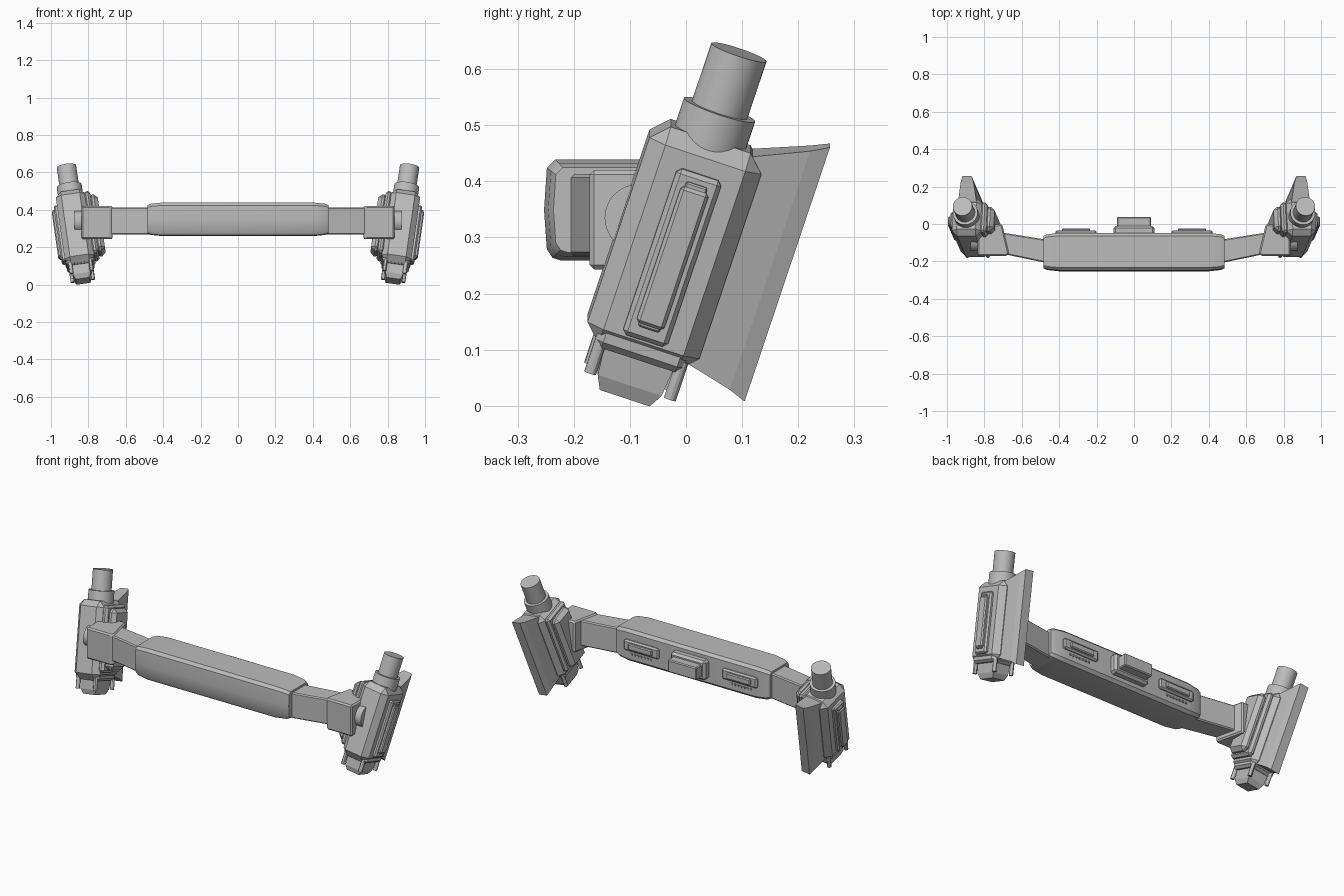
import bpy, bmesh, math
from mathutils import Matrix, Vector

cube = bpy.data.objects.get("Cube")
if cube:
    bpy.data.objects.remove(cube, do_unlink=True)

grey = bpy.data.materials.new("plain_grey")
grey.use_nodes = True
COLOUR = (0.5, 0.5, 0.5, 1)
grey.diffuse_color = COLOUR
grey.node_tree.nodes["Principled BSDF"].inputs["Base Color"].default_value = COLOUR

# Tilted frame shared by every part of the side pods
POD = (Matrix.Translation((0.868, -0.02, 0.29))
       @ Matrix.Rotation(math.radians(8.2), 4, 'Y')
       @ Matrix.Rotation(math.radians(-18.4), 4, 'X'))
WORLD = Matrix.Identity(4)


def finish(bm, name, frame=WORLD, bevel=0, mirror=True, smooth=False):
    bmesh.ops.transform(bm, matrix=frame, verts=bm.verts)
    bmesh.ops.recalc_face_normals(bm, faces=bm.faces)
    mesh = bpy.data.meshes.new(name)
    bm.to_mesh(mesh)
    bm.free()
    mesh.materials.append(grey)
    obj = bpy.data.objects.new(name, mesh)
    bpy.context.collection.objects.link(obj)
    if smooth:
        bpy.ops.object.select_all(action='DESELECT')
        obj.select_set(True)
        bpy.context.view_layer.objects.active = obj
        bpy.ops.object.shade_smooth_by_angle(angle=math.radians(30))
    if bevel:
        mod = obj.modifiers.new("bevel", 'BEVEL')
        mod.width = bevel
        mod.segments = 1
    if mirror:
        obj.modifiers.new("mirror", 'MIRROR')
    return obj


def box(name, low, high, frame=WORLD, bevel=0, mirror=True):
    low, high = Vector(low), Vector(high)
    bm = bmesh.new()
    bmesh.ops.create_cube(bm, size=1)
    for v in bm.verts:
        v.co = [(a + b) / 2 + c * (b - a) for a, b, c in zip(low, high, v.co)]
    return finish(bm, name, frame, bevel, mirror)


def cylinder(name, radius, bottom, top, frame=WORLD, x=0, y=0, sides=32):
    bm = bmesh.new()
    place = Matrix.Translation((x, y, (bottom + top) / 2))
    bmesh.ops.create_cone(bm, cap_ends=True, segments=sides, radius1=radius,
                          radius2=radius, depth=top - bottom, matrix=place)
    return finish(bm, name, frame, smooth=True)


def loft(name, rings, frame=WORLD, mirror=True, smooth=False, bevel=0):
    bm = bmesh.new()
    loops = [[bm.verts.new(p) for p in ring] for ring in rings]
    for a, b in zip(loops, loops[1:]):
        for i in range(len(a)):
            j = (i + 1) % len(a)
            bm.faces.new((a[i], a[j], b[j], b[i]))
    bm.faces.new(loops[0])
    bm.faces.new(loops[-1])
    return finish(bm, name, frame, bevel, mirror, smooth)


# Central grip: rounded section narrowing at both ends
SECTION = [(-0.09, -0.085), (-0.1, -0.07), (-0.105, 0), (-0.1, 0.075), (-0.085, 0.09),
           (0.085, 0.09), (0.1, 0.075), (0.1, -0.075), (0.085, -0.09), (-0.075, -0.09)]
STATIONS = [(-0.485, 0.84), (-0.465, 0.93), (-0.4, 1), (0.4, 1), (0.465, 0.93), (0.485, 0.84)]
loft("grip", [[(x, -0.148 + y * s, 0.349 + z * s) for y, z in SECTION] for x, s in STATIONS],
     mirror=False, smooth=True)

# Controls on the back of the grip
box("centre_control_base", (-0.11, -0.06, 0.295), (0.11, -0.01, 0.405), bevel=0.012, mirror=False)
box("centre_control_block", (-0.09, -0.03, 0.315), (0.09, 0.038, 0.385), bevel=0.005, mirror=False)
box("side_control_base", (0.2, -0.06, 0.325), (0.42, -0.034, 0.385), bevel=0.008)
box("side_control_bar", (0.235, -0.04, 0.338), (0.385, -0.024, 0.372), bevel=0.005)
for i in range(7):
    x = 0.25 + i * 0.02
    box("control_stud", (x, -0.055, 0.302), (x + 0.01, -0.043, 0.312))

# Arms running from the grip to the joint blocks
def arm_ring(x, front, back):
    return [(x, front, 0.268), (x, back, 0.268), (x, back, 0.413), (x, front, 0.413)]

loft("arm", [arm_ring(0.46, -0.21, -0.085), arm_ring(0.71, -0.158, -0.045)], bevel=0.006)

# Joint blocks with a slanted inner side
OUTLINE = [(0.668, -0.155), (0.68, -0.172), (0.838, -0.172), (0.838, -0.01), (0.705, 0.0)]
loft("joint_block", [[(x, y, z) for x, y in OUTLINE] for z in (0.243, 0.42)], bevel=0.008)
TURN = Matrix.Translation((0, -0.085, 0.335)) @ Matrix.Rotation(math.pi / 2, 4, 'Y')
cylinder("joint_disc", 0.06, 0.8, 0.875, TURN)

# Pod body and the pad on its inner side
box("pod_body", (-0.08, -0.105, -0.207), (0.08, 0.105, 0.203), POD, 0.03)
box("inner_pad_base", (-0.105, -0.085, -0.165), (-0.07, 0.085, 0.185), POD, 0.012)
box("inner_pad", (-0.142, -0.068, -0.15), (-0.09, 0.068, 0.17), POD, 0.02)

# Outer cover: base plate, raised frame rails, centre bar and end tabs
box("cover_plate", (0.07, -0.042, -0.172), (0.098, 0.042, 0.143), POD, 0.008)
box("cover_bar", (0.09, -0.026, -0.142), (0.113, 0.026, 0.117), POD, 0.006)
for end in (-0.148, 0.108):
    box("cover_tab", (0.09, -0.02, end), (0.107, 0.02, end + 0.018), POD, 0.003)

# Rear fin widening away from the body
def fin_ring(y, half, low, high):
    return [(-half, y, low), (half, y, low), (half, y, high), (-half, y, high)]

loft("rear_fin", [fin_ring(0.08, 0.05, -0.19, 0.198), fin_ring(0.175, 0.035, -0.215, 0.238),
                  fin_ring(0.207, 0.025, -0.228, 0.254)], POD)

# Post on top
cylinder("post_collar", 0.067, 0.17, 0.253, POD)
cylinder("post", 0.052, 0.2, 0.362, POD)

# Foot below the body, with four pins
box("foot_collar", (-0.072, -0.08, -0.212), (0.075, 0.083, -0.168), POD, 0.012)
loft("foot_block", [[(x * s, y * s, w) for x, y in
                     [(-0.05, -0.06), (0.05, -0.06), (0.05, 0.065), (-0.05, 0.065)]]
                    for w, s in [(-0.2, 1.05), (-0.262, 0.96), (-0.288, 0.75)]], POD)
for x in (-0.055, 0.055):
    for y in (-0.072, 0.078):
        cylinder("foot_pin", 0.011, -0.262, -0.19, POD, x, y, 12)
